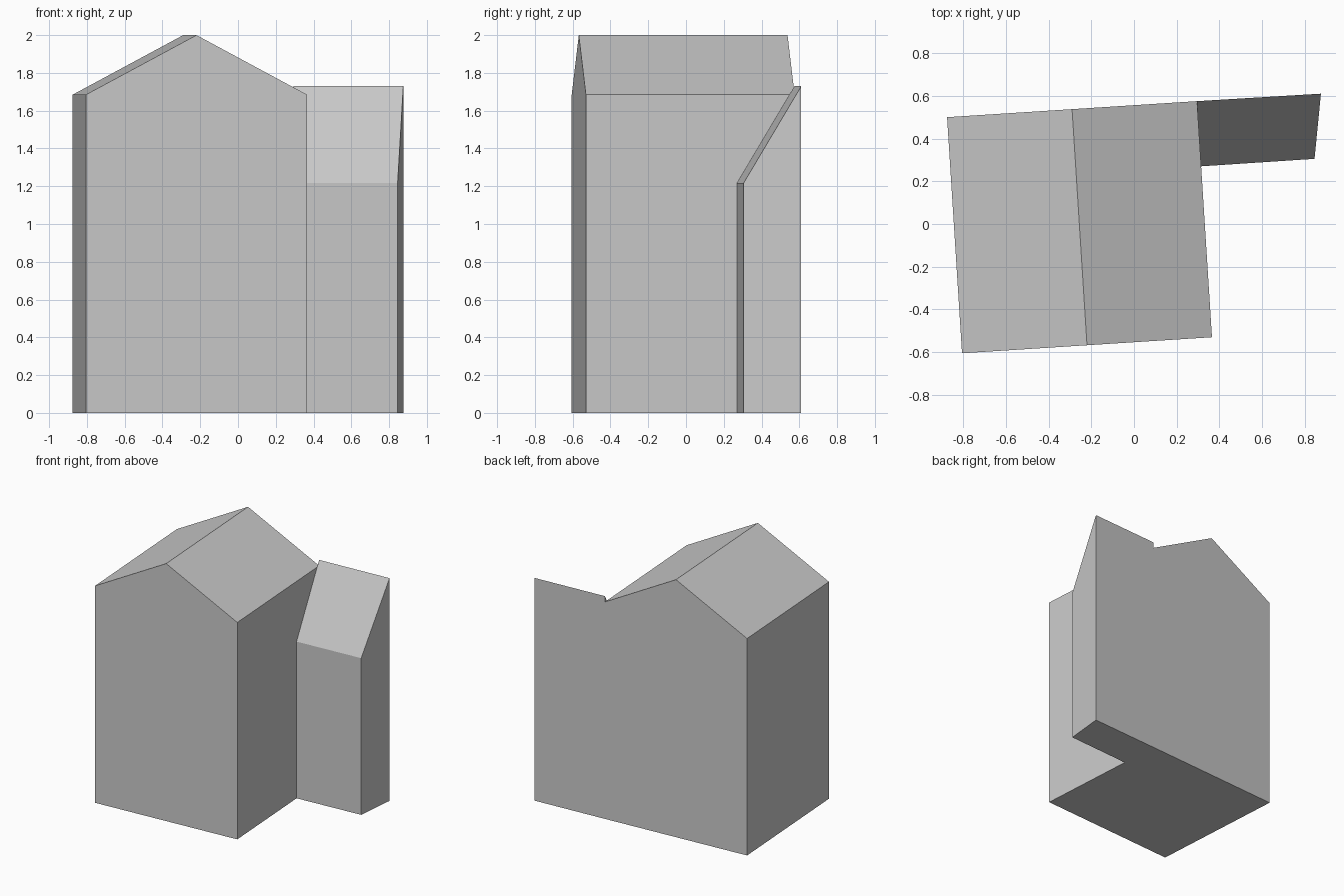
import bpy
import bmesh
from mathutils import Vector

cube = bpy.data.objects.get("Cube")
if cube:
    bpy.data.objects.remove(cube, do_unlink=True)

# One plain grey for every surface
grey = bpy.data.materials.new("light grey")
grey.use_nodes = True
COLOUR = (0.59, 0.59, 0.59, 1.0)
grey.diffuse_color = COLOUR
grey.node_tree.nodes["Principled BSDF"].inputs["Base Color"].default_value = COLOUR


def prism(name, start, end):
    """Closed solid between two matching end outlines."""
    bm = bmesh.new()
    a = [bm.verts.new(p) for p in start]
    b = [bm.verts.new(p) for p in end]
    bm.faces.new(a)
    bm.faces.new(b[::-1])
    for i in range(len(a)):
        j = (i + 1) % len(a)
        bm.faces.new((a[j], a[i], b[i], b[j]))
    bmesh.ops.recalc_face_normals(bm, faces=bm.faces)
    mesh = bpy.data.meshes.new(name)
    bm.to_mesh(mesh)
    bm.free()
    mesh.materials.append(grey)
    obj = bpy.data.objects.new(name, mesh)
    bpy.context.collection.objects.link(obj)
    return obj


# Main house: gabled front outline swept to the back
EAVE, RIDGE = 1.685, 2.0
left = Vector((-0.805, -0.605, 0))
right = Vector((0.365, -0.53, 0))
depth = Vector((-0.07, 1.105, 0))
up = Vector((0, 0, 1))
gable = [left, right, right + up * EAVE,
         (left + right) / 2 + up * RIDGE, left + up * EAVE]
prism("main_house", gable, [p + depth for p in gable])


# Side annex: lean-to with a single steep roof, high at the back
def lean_to_outline(front, back, low=1.217, high=1.73):
    f, b = Vector((*front, 0)), Vector((*back, 0))
    return [f, b, b + up * high, f + up * low]


prism("side_annex",
      lean_to_outline((0.314, 0.27), (0.295, 0.575)),
      lean_to_outline((0.845, 0.305), (0.875, 0.61)))
